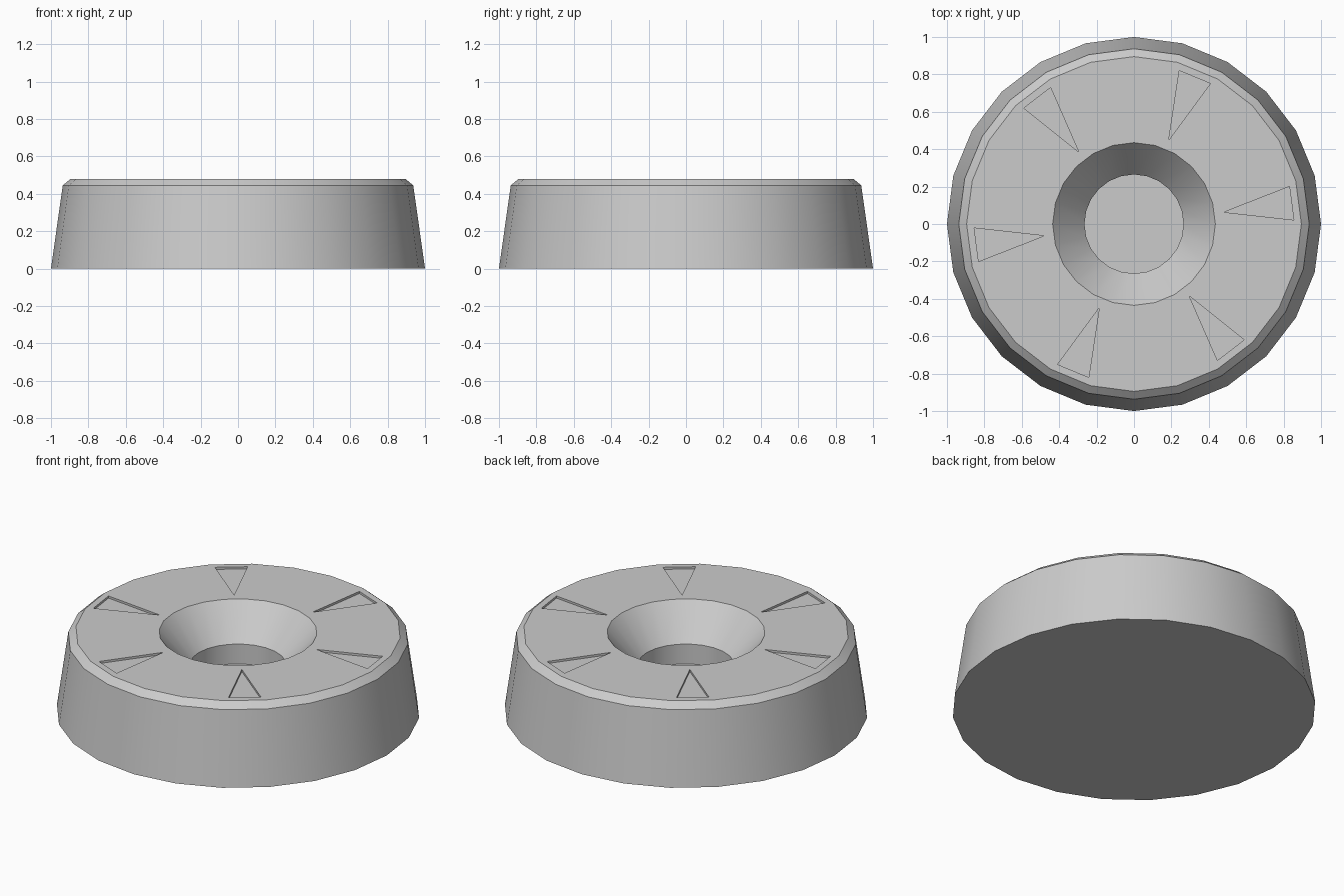
import bpy, bmesh, math

if "Cube" in bpy.data.objects:
    bpy.data.objects.remove(bpy.data.objects["Cube"])

SIDES = 24
TOP = 0.48

# round body: revolved profile from bottom rim, over the top, into the countersunk hole
profile = [(1.0, 0.0), (0.937, 0.445), (0.895, TOP), (0.435, TOP),
           (0.265, 0.285), (0.265, 0.165)]
bm = bmesh.new()
rings = [[bm.verts.new((r * math.cos(math.tau * i / SIDES),
                        r * math.sin(math.tau * i / SIDES), z))
          for i in range(SIDES)] for r, z in profile]
for a, b in zip(rings, rings[1:]):
    for i in range(SIDES):
        j = (i + 1) % SIDES
        bm.faces.new((a[i], a[j], b[j], b[i]))
bm.faces.new(rings[0][::-1])
bm.faces.new(rings[-1])
bmesh.ops.recalc_face_normals(bm, faces=bm.faces)
mesh = bpy.data.meshes.new("round_body")
bm.to_mesh(mesh)
bm.free()
body = bpy.data.objects.new("round_body", mesh)
bpy.context.collection.objects.link(body)

# six triangular pocket cutters pointing at the hole
DEPTH = 0.013
bm = bmesh.new()
for k in range(6):
    ang = math.radians(7.5 + 60 * k)
    c, s = math.cos(ang), math.sin(ang)
    tri = [(0.485, 0.0), (0.85, -0.09), (0.85, 0.09)]
    face = bm.faces.new([bm.verts.new((x * c - y * s, x * s + y * c, TOP - DEPTH))
                         for x, y in tri])
    top = bmesh.ops.extrude_face_region(bm, geom=[face])["geom"]
    bmesh.ops.translate(bm, vec=(0, 0, 0.1),
                        verts=[v for v in top if isinstance(v, bmesh.types.BMVert)])
bmesh.ops.recalc_face_normals(bm, faces=bm.faces)
mesh = bpy.data.meshes.new("pocket_cutter")
bm.to_mesh(mesh)
bm.free()
cutter = bpy.data.objects.new("pocket_cutter", mesh)
bpy.context.collection.objects.link(cutter)
cutter.hide_render = True

# carve the pockets, then smooth the round walls
mod = body.modifiers.new("pockets", 'BOOLEAN')
mod.operation = 'DIFFERENCE'
mod.solver = 'EXACT'
mod.object = cutter
bpy.context.view_layer.objects.active = body
body.select_set(True)
cutter.select_set(False)
bpy.ops.object.modifier_apply(modifier=mod.name)
bpy.data.objects.remove(cutter)
bpy.ops.object.shade_smooth_by_angle(angle=math.radians(25))
